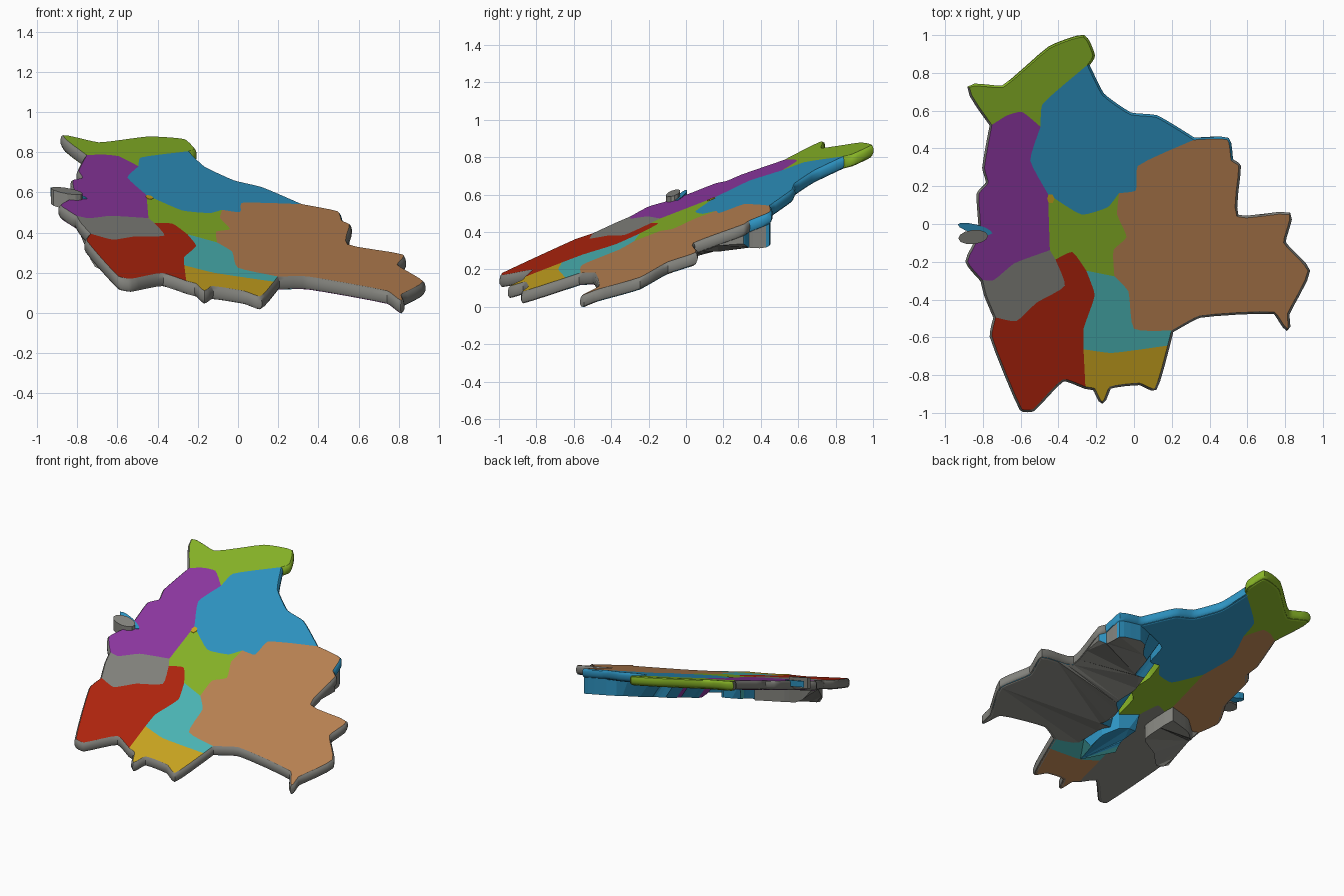
import bpy, bmesh, math
from mathutils import Vector

if "Cube" in bpy.data.objects:
    bpy.data.objects.remove(bpy.data.objects["Cube"])

COLOURS = {"lime": (.24, .45, .02), "blue": (.027, .29, .53), "purple": (.26, .037, .35),
           "brown": (.48, .22, .084), "red": (.43, .018, .004), "teal": (.07, .46, .46),
           "yellow": (.58, .37, .014), "grey": (.22, .22, .20)}
NAMES = list(COLOURS)
MATS = []
for n, c in COLOURS.items():
    m = bpy.data.materials.new(n)
    m.diffuse_color = (*c, 1)
    m.use_nodes = True
    m.node_tree.nodes["Principled BSDF"].inputs["Base Color"].default_value = m.diffuse_color
    MATS.append(m)

# Corner points where borders meet
NODE = dict(A=(-.76, .53), B=(-.25, .85), C=(-.5, .52), D=(.32, .45), E=(-.08, .165), F=(-.46, .16),
            G=(-.45, -.14), H=(-.81, -.3), I=(-.42, -.19), J=(-.74, -.5), K=(-.255, -.25),
            L=(-.105, -.28), M=(.2, -.57), N=(-.27, -.67), O=(.18, -.65), P=(-.26, -.87))

# Bends of the coast and of the inner borders between those corners
BENDS = {
    "AB": [(-.88, .73), (-.7, .73), (-.45, .94), (-.27, 1), (-.22, .9)],
    "BD": [(-.17, .69), (-.02, .585), (.12, .57)],
    "DM": [(.5, .45), (.52, .34), (.56, .31), (.55, .04), (.83, .05), (.8, -.1), (.93, -.25),
           (.82, -.48), (.82, -.56), (.75, -.47), (.35, -.49)],
    "OP": [(.11, -.88), (.03, -.85), (-.13, -.87), (-.17, -.95), (-.21, -.88)],
    "PJ": [(-.38, -.83), (-.54, -.99), (-.6, -.99), (-.76, -.6)],
    "JH": [(-.79, -.38)],
    "HA": [(-.89, -.2), (-.82, -.05), (-.83, .16), (-.78, .22), (-.8, .3)],
    "BC": [(-.49, .64)],
    "CA": [(-.6, .6), (-.68, .58)],
    "DE": [(.02, .31), (.01, .18)],
    "EF": [(-.14, .09), (-.28, .05)],
    "FC": [(-.555, .34)],
    "GH": [(-.64, -.21), (-.75, -.3)],
    "IJ": [(-.37, -.33), (-.52, -.42), (-.63, -.52)],
    "IK": [(-.33, -.15)],
    "EL": [(-.09, .05), (-.04, -.07), (-.11, -.14)],
    "LM": [(-.03, -.36), (0, -.56)],
    "KN": [(-.21, -.38), (-.27, -.56)],
    "NO": [(-.12, -.69)],
}
PLAIN = ("MO", "FG", "GI", "KL", "NP")


def smooth(key, steps=4, pull=.22):
    """Gently rounded path from one corner through its bends to the next."""
    p = [Vector(q) for q in [NODE[key[0]], *BENDS.get(key, []), NODE[key[1]]]]
    out = []
    for i in range(len(p) - 1):
        a, b = p[i], p[i + 1]
        span = (b - a).length
        ta = (b - p[max(i - 1, 0)]).normalized() * span * 2 * pull
        tb = (p[min(i + 2, len(p) - 1)] - a).normalized() * span * 2 * pull
        for s in range(steps):
            t = s / steps
            h = t * t * (3 - 2 * t)
            out.append(a.lerp(b, h) + ta * (t * (1 - t) ** 2) - tb * (t * t * (1 - t)))
    return out + [p[-1]]


ARC = {key: smooth(key) for key in (*BENDS, *PLAIN)}


def loop(path):
    pts = []
    for name in path.split():
        pts += (ARC[name] if name in ARC else ARC[name[::-1]][::-1])[:-1]
    return pts


def plane(x, y, drop=0):
    """Point on the tilted map plane, dropped straight down."""
    return Vector((x * .99, y * .99, .436 - .198 * x + .376 * y - drop))


def finish(name, bm):
    me = bpy.data.meshes.new(name)
    bm.to_mesh(me)
    bm.free()
    ob = bpy.data.objects.new(name, me)
    bpy.context.collection.objects.link(ob)
    for m in MATS:
        me.materials.append(m)
    return ob


def slab(name, pts, top, bottom, wall, depth, rise=0, shift=lambda x, y: 0):
    """Plate with its own top, underside and wall colours; depth and wall slope may vary."""
    bm = bmesh.new()
    up = [bm.verts.new(plane(x, y, -rise)) for x, y in pts]
    lo = [bm.verts.new(plane(x + shift(x, y), y, depth(x, y))) for x, y in pts]
    ft, fb = bm.faces.new(up), bm.faces.new(lo[::-1])
    ft.material_index, fb.material_index = NAMES.index(top), NAMES.index(bottom)
    sides = [bm.faces.new((up[i - 1], up[i], lo[i], lo[i - 1])) for i in range(len(pts))]
    bmesh.ops.recalc_face_normals(bm, faces=bm.faces[:])
    for f in sides:
        f.normal_update()
        f.material_index = NAMES.index(wall(f.normal))
    bmesh.ops.triangulate(bm, faces=[ft, fb], ngon_method='EAR_CLIP')
    return finish(name, bm)


def thin(x, y):
    return .065


def east_depth(x, y):
    t = (x - .56) * -.889 + (y - .2) * .457
    fade = max(0, min(1, (y + .5) / .3))
    return .065 + fade * max(0, min(.115, .8 * t))


def east_shift(x, y):
    return .13 * max(0, min(1, (.25 - x) / .15)) if y > -.3 else 0


def west_depth(x, y):
    return .065 + max(0, min(.1, 1.3 * (x + .79)))


def south_depth(x, y):
    return .17 if -.5 < y < -.26 else .065


# Regions: name, border path, top, underside, wall colour rule, depth
REGIONS = [
    ("far_north_region", "AB BC CA", "lime", "lime", lambda n: "lime", thin),
    ("north_region", "BD DE EF FC CB", "blue", "blue", lambda n: "blue", thin),
    ("northwest_region", "HA AC CF FG GH", "purple", "brown", lambda n: "purple", thin),
    ("west_region", "JH HG GI IJ", "grey", "grey", lambda n: "grey", west_depth),
    ("southwest_region", "PJ JI IK KN NP", "red", "grey", lambda n: "grey", thin),
    ("central_region", "FE EL LK KI IG GF", "lime", "lime", lambda n: "lime", thin),
    ("south_region", "MO ON NK KL LM", "teal", "blue", lambda n: "blue" if n.y > -.3 else "teal", south_depth),
    ("far_south_region", "OP PN NO", "yellow", "brown", lambda n: "grey", thin),
    ("east_region", "DM ML LE ED", "brown", "grey",
     lambda n: "grey" if n.x > .97 else "blue" if n.y > .15 or n.x > .5 else "purple", east_depth),
]
for name, path, top, bottom, wall, depth in REGIONS:
    east = name == "east_region"
    ob = slab(name, loop(path), top, bottom, wall, depth, 0, east_shift if east else lambda x, y: 0)
    if name == "south_region":  # the shallow southern half is teal underneath too
        for f in ob.data.polygons:
            if f.normal.z < -.3 and f.center.y < -.5:
                f.material_index = NAMES.index("teal")

# Rounded rim around the whole map
coast = loop("AB BD DM MO OP PJ JH HA")
count = len(coast)
PROFILE = [(0, 0), (.008, .008), (.012, .022), (.012, .045), (.005, .06), (-.012, .068)]
outward = []
for i in range(count):
    d = (coast[(i + 1) % count] - coast[i - 1]).normalized()
    outward.append(Vector((-d.y, d.x)))
bm = bmesh.new()
rings = [[bm.verts.new(plane(*(q + w * o), drop)) for q, w in zip(coast, outward)] for o, drop in PROFILE]
for i in range(count):
    j = (i + 1) % count
    x, y = (coast[i] + coast[j]) / 2
    colour = "lime" if y > .85 or (y > .72 and x < -.3) else "blue" if y > .34 and x > -.3 else "grey"
    for a, b in zip(rings, rings[1:]):
        f = bm.faces.new((a[i], a[j], b[j], b[i]))
        f.material_index = NAMES.index(colour)
rim = finish("map_rim", bm)
bpy.context.view_layer.objects.active = rim
rim.select_set(True)
bpy.ops.object.shade_smooth_by_angle(angle=math.radians(40))


def oval(cx, cy, rx, ry, turn=0, sides=12):
    out = []
    for k in range(sides):
        a = -2 * math.pi * k / sides
        u, v = rx * math.cos(a), ry * math.sin(a)
        out.append((cx + u * math.cos(turn) - v * math.sin(turn), cy + u * math.sin(turn) + v * math.cos(turn)))
    return out


# Small lake piece on the west coast, and a tiny marker on the central border
slab("lake_body", oval(-.86, -.07, .08, .038, .1), "grey", "grey", lambda n: "grey", lambda x, y: .05, .028)
slab("lake_strip", oval(-.85, -.026, .095, .024, -.25), "blue", "blue", lambda n: "blue", lambda x, y: .04, .004)
slab("yellow_patch", oval(-.445, .135, .02, .026, 0, 6), "yellow", "yellow", lambda n: "yellow",
     lambda x, y: .01, .002)
